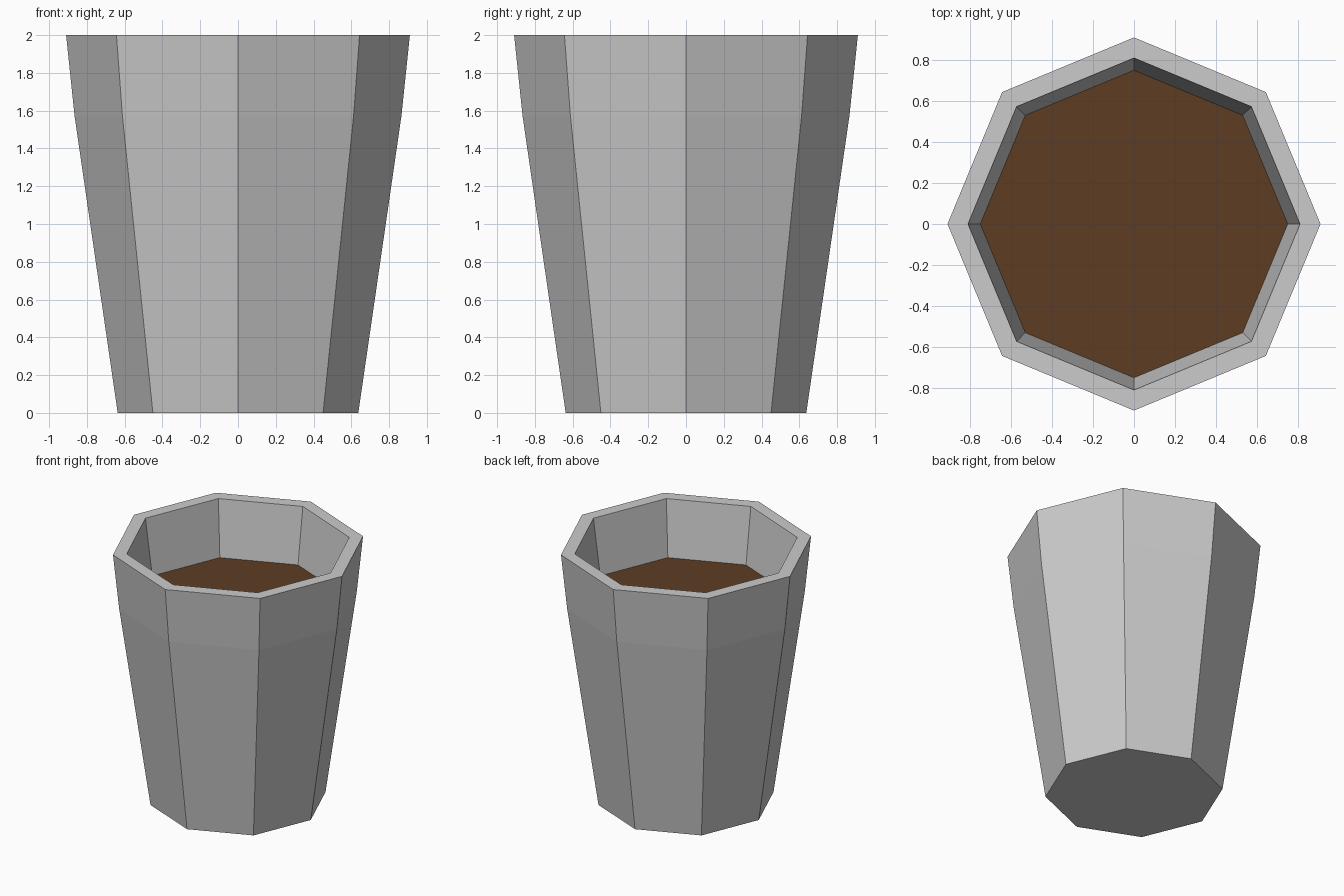
import bpy, bmesh
from math import cos, sin, tau

if "Cube" in bpy.data.objects:
    bpy.data.objects.remove(bpy.data.objects["Cube"])

SIDES = 8


def ring(bm, r, z):
    return [bm.verts.new((r * cos(tau * i / SIDES), r * sin(tau * i / SIDES), z))
            for i in range(SIDES)]


def make_object(name, bm):
    bmesh.ops.recalc_face_normals(bm, faces=bm.faces)
    mesh = bpy.data.meshes.new(name)
    bm.to_mesh(mesh)
    bm.free()
    obj = bpy.data.objects.new(name, mesh)
    bpy.context.collection.objects.link(obj)
    return obj


# Pot: octagonal tapered wall with flared lip, flat rim and inner wall down to the fill
profile = [(0.637, 0), (0.865, 1.57), (0.91, 2), (0.81, 2), (0.75, 1.56)]
bm = bmesh.new()
rings = [ring(bm, r, z) for r, z in profile]
for a, b in zip(rings, rings[1:]):
    for i in range(SIDES):
        j = (i + 1) % SIDES
        bm.faces.new((a[i], a[j], b[j], b[i]))
bm.faces.new(rings[0][::-1])
make_object("pot", bm)

# Fill: flat brown surface inside the pot
bm = bmesh.new()
bm.faces.new(ring(bm, 0.75, 1.56))
soil = make_object("soil", bm)
if soil.data.polygons[0].normal.z < 0:
    soil.data.flip_normals()
brown = bpy.data.materials.new("brown")
brown.diffuse_color = (0.11, 0.048, 0.017, 1)
brown.use_nodes = True
brown.node_tree.nodes["Principled BSDF"].inputs["Base Color"].default_value = brown.diffuse_color
soil.data.materials.append(brown)
